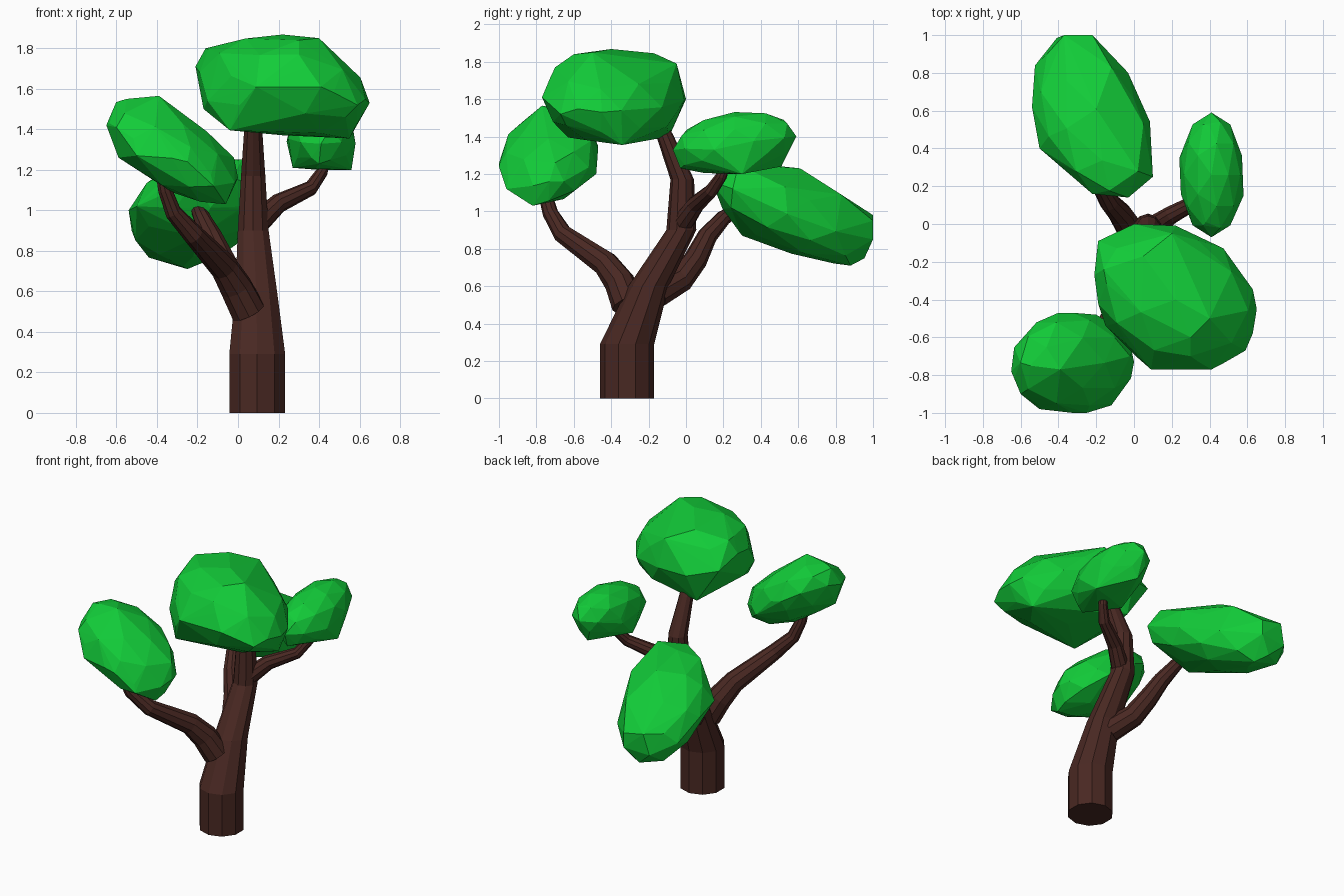
import bpy, bmesh, math
from mathutils import Vector, Matrix

def material(name, rgb):
    m = bpy.data.materials.new(name)
    m.diffuse_color = (*rgb, 1)
    return m

BARK = material("bark", (0.066, 0.021, 0.016))
LEAF = material("leaf", (0.006, 0.6, 0.04))

def finish(name, bm, mat):
    bmesh.ops.recalc_face_normals(bm, faces=bm.faces)
    mesh = bpy.data.meshes.new(name)
    bm.to_mesh(mesh)
    bm.free()
    mesh.materials.append(mat)
    ob = bpy.data.objects.new(name, mesh)
    bpy.context.collection.objects.link(ob)
    return ob

def limb(name, path, sides=10, level=False):
    """Tapered tube through (x, y, z, radius) points; level keeps rings horizontal."""
    bm = bmesh.new()
    pts = [Vector(p[:3]) for p in path]
    rings = []
    for i, p in enumerate(pts):
        t = pts[min(i + 1, len(pts) - 1)] - pts[max(i - 1, 0)]
        q = Vector((0, 0, 1)).rotation_difference(Vector((0, 0, 1)) if level else t)
        r = path[i][3]
        rings.append([bm.verts.new(p + q @ Vector((r * math.cos(a), r * math.sin(a), 0)))
                      for a in (2 * math.pi * (k + 0.5) / sides for k in range(sides))])
    for lo, hi in zip(rings, rings[1:]):
        for k in range(sides):
            j = (k + 1) % sides
            bm.faces.new((lo[k], lo[j], hi[j], hi[k]))
    bm.faces.new(rings[0])
    bm.faces.new(rings[-1])
    return finish(name, bm, BARK)

def foliage(name, centre, half, skew, corners):
    """Faceted leaf clump: hull of a skewed ellipsoid and a few protruding corners.
    skew holds the xy, xz and yz terms of the ellipsoid's shape matrix."""
    (a, b, c), (xy, xz, yz) = half, skew
    l21, l31 = xy / a, xz / a
    l22 = math.sqrt(b * b - l21 ** 2)
    l32 = (yz - l31 * l21) / l22
    l33 = math.sqrt(c * c - l31 ** 2 - l32 ** 2)
    shape = Matrix(((a, 0, 0), (l21, l22, 0), (l31, l32, l33)))
    bm = bmesh.new()
    bmesh.ops.create_icosphere(bm, subdivisions=2, radius=1.0)
    bmesh.ops.delete(bm, geom=bm.edges[:], context='EDGES_FACES')
    for v in bm.verts:
        v.co = Vector(centre) + shape @ v.co
    for p in corners:
        bm.verts.new(p)
    bmesh.ops.convex_hull(bm, input=bm.verts[:])
    bmesh.ops.delete(bm, geom=[v for v in bm.verts if not v.link_faces], context='VERTS')
    return finish(name, bm, LEAF)

# Trunk and branches
limb("trunk", [(0.095, -0.315, 0, 0.145), (0.095, -0.315, 0.29, 0.145),
               (0.09, -0.2, 0.6, 0.108), (0.075, -0.025, 0.9, 0.08),
               (0.075, -0.02, 1.17, 0.063), (0.075, -0.115, 1.41, 0.046),
               (0.075, -0.16, 1.5, 0.04)], level=True)
limb("front_branch", [(0.05, -0.31, 0.5, 0.088), (-0.01, -0.355, 0.62, 0.082),
                      (-0.07, -0.43, 0.72, 0.07), (-0.22, -0.66, 0.88, 0.052),
                      (-0.32, -0.725, 0.99, 0.042), (-0.36, -0.755, 1.10, 0.036),
                      (-0.38, -0.77, 1.2, 0.03)])
limb("back_branch", [(0.06, -0.16, 0.56, 0.08), (-0.02, -0.03, 0.635, 0.072),
                     (-0.07, 0.05, 0.74, 0.064), (-0.13, 0.115, 0.87, 0.053),
                     (-0.18, 0.2, 0.965, 0.042), (-0.2, 0.27, 1.01, 0.035)])
limb("right_branch", [(0.08, -0.03, 0.92, 0.06), (0.2, 0.05, 1.035, 0.048),
                      (0.36, 0.135, 1.11, 0.037), (0.415, 0.19, 1.19, 0.03),
                      (0.43, 0.22, 1.28, 0.024)])

# Leaf clumps
foliage("top_foliage", (0.22, -0.385, 1.61), (0.43, 0.385, 0.25), (-0.035, -0.03, 0),
        [(-0.16, -0.24, 1.8), (-0.17, -0.4, 1.5), (-0.04, -0.63, 1.395), (0.55, -0.34, 1.355),
         (0.22, -0.4, 1.868), (0.4, -0.5, 1.85), (0.3, -0.6, 1.84), (0.3, -0.7, 1.77),
         (0.05, -0.17, 1.845), (0.2, -0.05, 1.79), (0.59, -0.67, 1.52), (0.09, -0.77, 1.61),
         (-0.19, -0.09, 1.65), (0.41, -0.77, 1.61), (-0.02, -0.09, 1.4), (0.65, -0.45, 1.53),
         (-0.21, -0.27, 1.71), (0, 0, 1.6), (0.01, -0.7, 1.52), (-0.15, -0.54, 1.54)])
foliage("front_foliage", (-0.325, -0.735, 1.295), (0.325, 0.265, 0.26), (0, -0.05, 0.01),
        [(-0.55, -0.75, 1.55), (-0.39, -0.77, 1.565), (-0.59, -0.8, 1.26), (-0.02, -0.7, 1.26),
         (-0.06, -0.82, 1.03), (-0.5, -0.98, 1.27), (-0.6, -0.9, 1.41), (-0.4, -0.47, 1.35),
         (-0.2, -0.48, 1.2), (-0.12, -0.96, 1.12), (-0.65, -0.78, 1.42), (0, -0.73, 1.16),
         (-0.25, -1.0, 1.24)])
foliage("back_foliage", (-0.22, 0.565, 0.99), (0.32, 0.435, 0.27), (-0.05, 0.015, -0.07),
        [(-0.37, 1.0, 0.98), (-0.22, 1.0, 0.95), (-0.34, 0.99, 0.84), (-0.22, 1.0, 0.85),
         (-0.25, 0.88, 0.71), (-0.31, 0.66, 0.78), (-0.46, 0.9, 0.97), (0.1, 0.25, 1.12),
         (-0.2, 0.61, 1.23), (-0.5, 0.4, 1.02), (-0.2, 0.3, 0.87), (-0.12, 0.83, 1.09),
         (0.05, 0.24, 1.02), (-0.54, 0.62, 1.0), (0.02, 0.28, 1.25), (0.05, 0.53, 1.13),
         (-0.03, 0.14, 1.16)])
foliage("right_foliage", (0.41, 0.26, 1.365), (0.17, 0.33, 0.17), (0, 0, 0.012),
        [(0.56, 0.3, 1.2), (0.27, 0.2, 1.21), (0.4, -0.03, 1.23), (0.4, 0.51, 1.24),
         (0.4, 0.52, 1.49), (0.38, 0.01, 1.44), (0.58, 0.15, 1.33), (0.24, 0.35, 1.34)])
